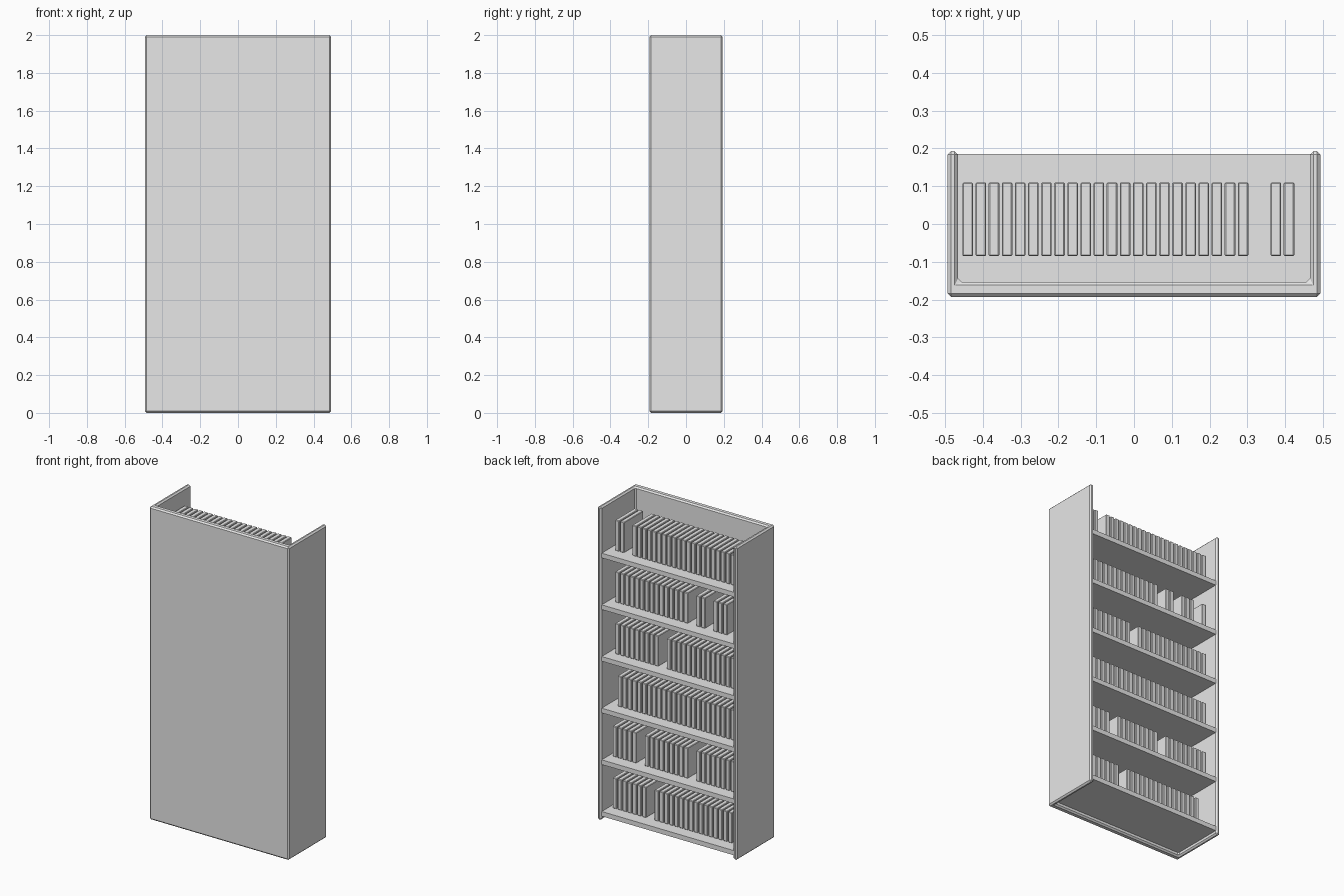
import bpy, bmesh

cube = bpy.data.objects.get("Cube")
if cube:
    bpy.data.objects.remove(cube, do_unlink=True)

grey = bpy.data.materials.new("plain_grey")
grey.use_nodes = True
grey.diffuse_color = (0.8, 0.8, 0.8, 1)
bsdf = next(n for n in grey.node_tree.nodes if n.type == "BSDF_PRINCIPLED")
bsdf.inputs["Base Color"].default_value = (0.8, 0.8, 0.8, 1)


def prism(bm, outline, z0, z1):
    """Extrude a flat outline from z0 up to z1."""
    face = bm.faces.new([bm.verts.new((x, y, z0)) for x, y in outline])
    top = bmesh.ops.extrude_face_region(bm, geom=[face])["geom"]
    verts = [v for v in top if isinstance(v, bmesh.types.BMVert)]
    bmesh.ops.translate(bm, verts=verts, vec=(0, 0, z1 - z0))


def box(bm, x0, x1, y0, y1, z0, z1):
    prism(bm, [(x0, y0), (x1, y0), (x1, y1), (x0, y1)], z0, z1)


def finish(bm, name, bevel=0):
    bmesh.ops.recalc_face_normals(bm, faces=bm.faces)
    mesh = bpy.data.meshes.new(name)
    bm.to_mesh(mesh)
    bm.free()
    mesh.materials.append(grey)
    obj = bpy.data.objects.new(name, mesh)
    bpy.context.collection.objects.link(obj)
    if bevel:
        mod = obj.modifiers.new("edge_bevel", "BEVEL")
        mod.width = bevel
        mod.segments = 1
        mod.limit_method = "ANGLE"


W, D = 0.493, 0.193            # half width and half depth
INNER_X, INNER_Y = 0.466, -0.153
SHELF_Z, SHELF_STEP, SHELF_THICK = 0.025, 0.33, 0.03

# U-shaped case: two sides and a closed panel, open towards +y
bm = bmesh.new()
half = [(INNER_X, INNER_Y), (INNER_X, D), (W, D), (W, -D)]
prism(bm, half + [(-x, y) for x, y in reversed(half)], 0, 2)
finish(bm, "case", 0.009)

# Book runs per shelf from bottom to top, counted from the -x side
rows = [(0, 16, 7), (9, 9, 5), (25,), (15, 9), (1, 3, 2, 15), (22, 2)]
PITCH, BOOK_W, BOOK_H = 0.0347, 0.028, 0.195

for i, runs in enumerate(rows):
    z = SHELF_Z + i * SHELF_STEP
    bm = bmesh.new()
    box(bm, -INNER_X - 0.003, INNER_X + 0.003, INNER_Y - 0.003, 0.185, z, z + SHELF_THICK)
    finish(bm, f"shelf_{i + 1}")

    z += SHELF_THICK
    bm = bmesh.new()
    x = -0.454
    for run in runs:
        for _ in range(run):
            box(bm, x, x + BOOK_W, -0.085, 0.11, z, z + BOOK_H)
            x += PITCH
        x += 1.5 * PITCH       # gap between runs
    finish(bm, f"books_{i + 1}", 0.003)
